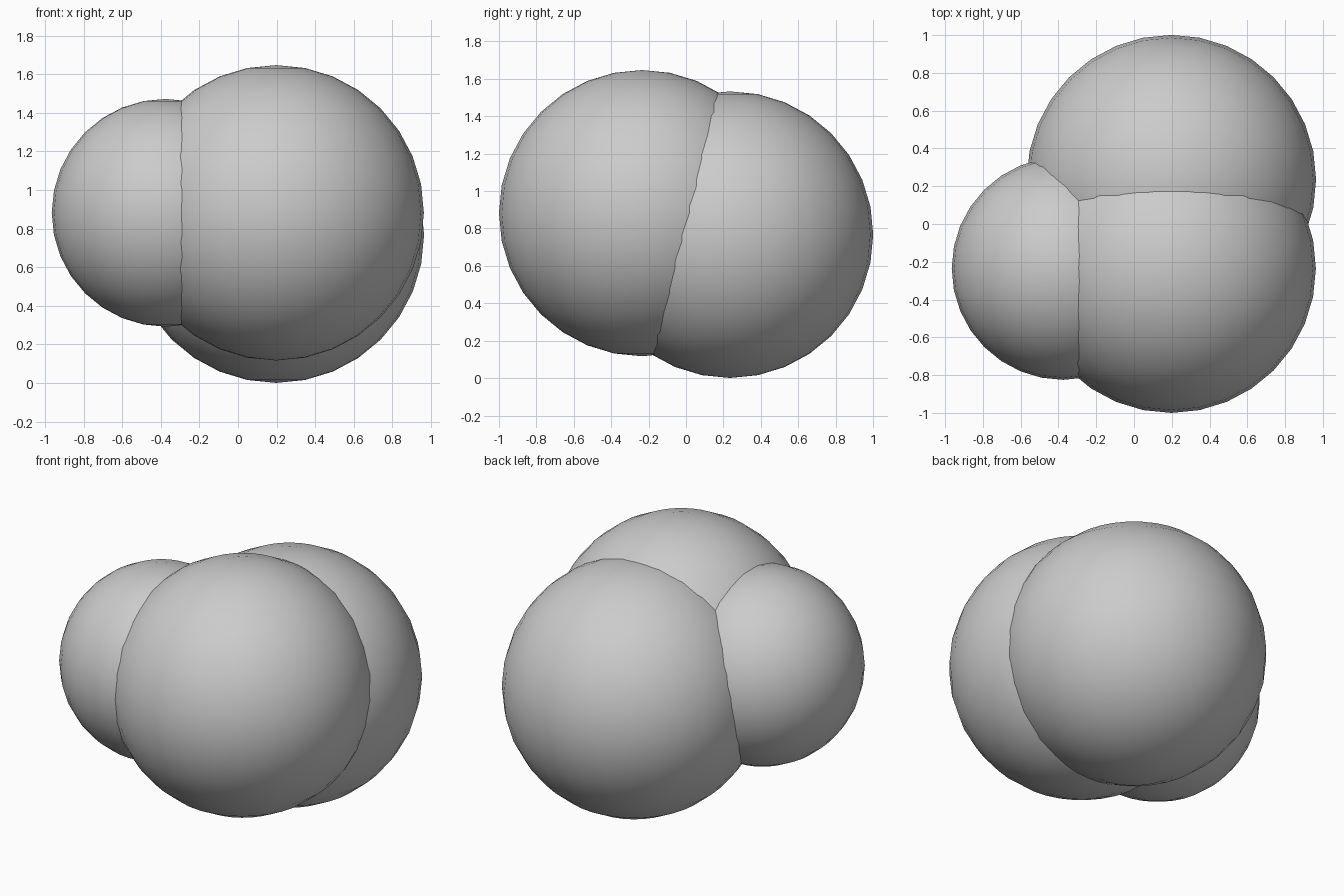
import bpy

if "Cube" in bpy.data.objects:
    bpy.data.objects.remove(bpy.data.objects["Cube"])

grey = bpy.data.materials.new("plain grey")
grey.diffuse_color = (0.6, 0.6, 0.6, 1)
grey.use_nodes = True
grey.node_tree.nodes["Principled BSDF"].inputs["Base Color"].default_value = grey.diffuse_color


def ball(name, centre, radius):
    bpy.ops.mesh.primitive_uv_sphere_add(segments=32, ring_count=16, radius=radius, location=centre)
    ob = bpy.context.object
    ob.name = name
    ob.data.materials.append(grey)
    bpy.ops.object.shade_smooth()
    return ob


# three overlapping smooth balls: two large, one small at the side
ball("front_ball", (0.198, -0.235, 0.882), 0.765)
ball("back_ball", (0.198, 0.235, 0.767), 0.766)
ball("side_ball", (-0.375, -0.235, 0.882), 0.59)
